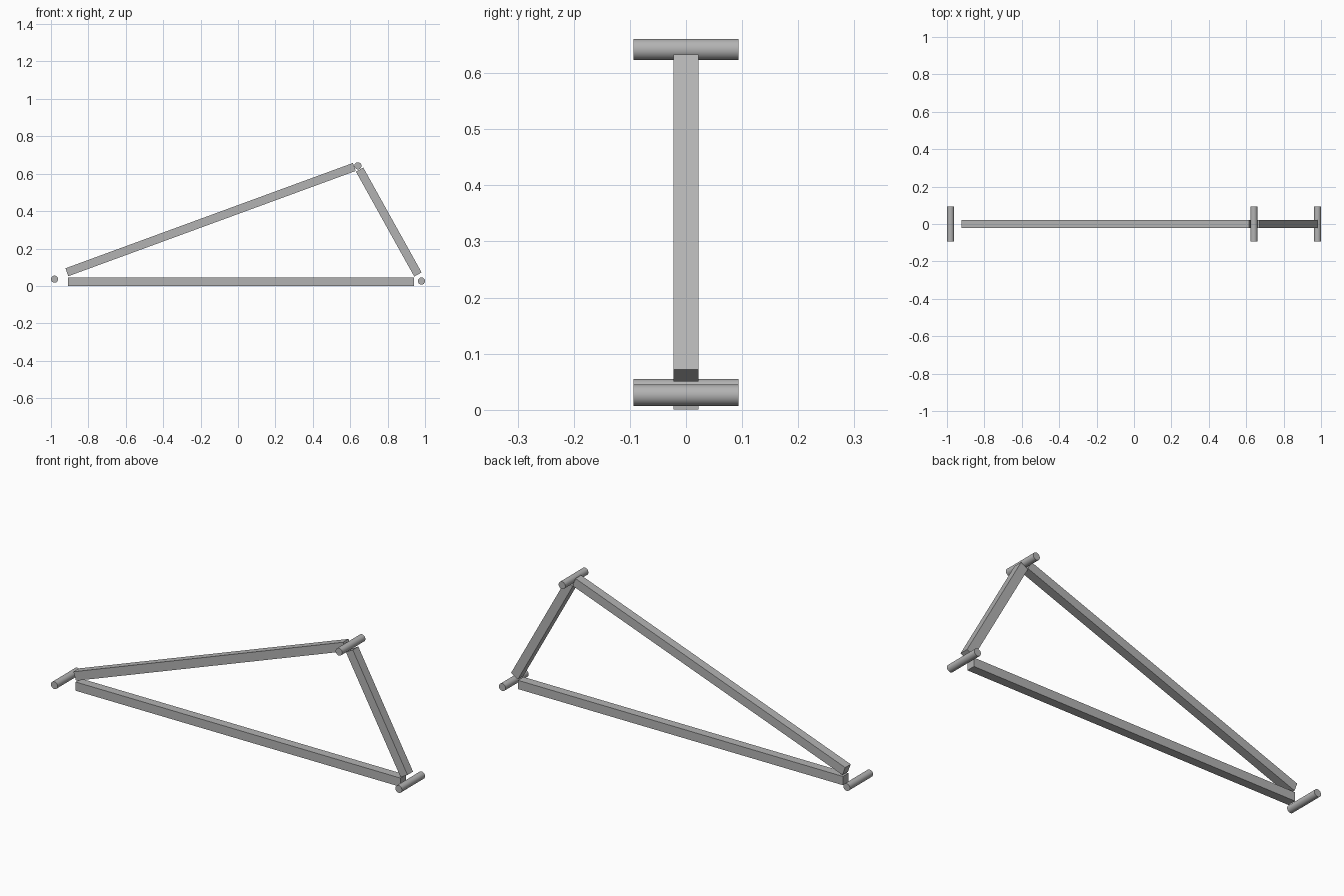
import bpy
import math
from mathutils import Vector

cube = bpy.data.objects.get("Cube")
if cube:
    bpy.data.objects.remove(cube, do_unlink=True)

# One plain grey for the whole frame
grey = bpy.data.materials.new("steel grey")
grey.use_nodes = True
colour = (0.45, 0.45, 0.45, 1)
grey.diffuse_color = colour
grey.node_tree.nodes["Principled BSDF"].inputs["Base Color"].default_value = colour

BEAM = 0.045
PIN_RADIUS = 0.019
PIN_LENGTH = 0.188


def beam(name, start, end):
    """Square bar between two (x, z) end centres."""
    a, b = Vector((start[0], 0, start[1])), Vector((end[0], 0, end[1]))
    d = b - a
    bpy.ops.mesh.primitive_cube_add(size=1, location=(a + b) / 2,
                                    rotation=(0, -math.atan2(d.z, d.x), 0))
    obj = bpy.context.object
    obj.name = name
    obj.scale = (d.length, BEAM, BEAM)
    bpy.ops.object.transform_apply(location=False, rotation=False, scale=True)
    obj.data.materials.append(grey)


def pin(name, x, z):
    """Round cross pin lying along y."""
    bpy.ops.mesh.primitive_cylinder_add(vertices=32, radius=PIN_RADIUS, depth=PIN_LENGTH,
                                        location=(x, 0, z), rotation=(math.pi / 2, 0, 0))
    obj = bpy.context.object
    obj.name = name
    obj.data.materials.append(grey)
    bpy.ops.object.shade_smooth_by_angle(angle=math.radians(35))


# Triangle of bars
beam("bottom_beam", (-0.91, BEAM / 2), (0.942, BEAM / 2))
beam("long_sloping_beam", (-0.915, 0.073), (0.622, 0.636))
beam("short_sloping_beam", (0.65, 0.622), (0.962, 0.061))

# Corner pins
pin("right_corner_pin", -0.981, 0.036)
pin("top_corner_pin", 0.641, 0.642)
pin("left_corner_pin", 0.981, 0.026)
